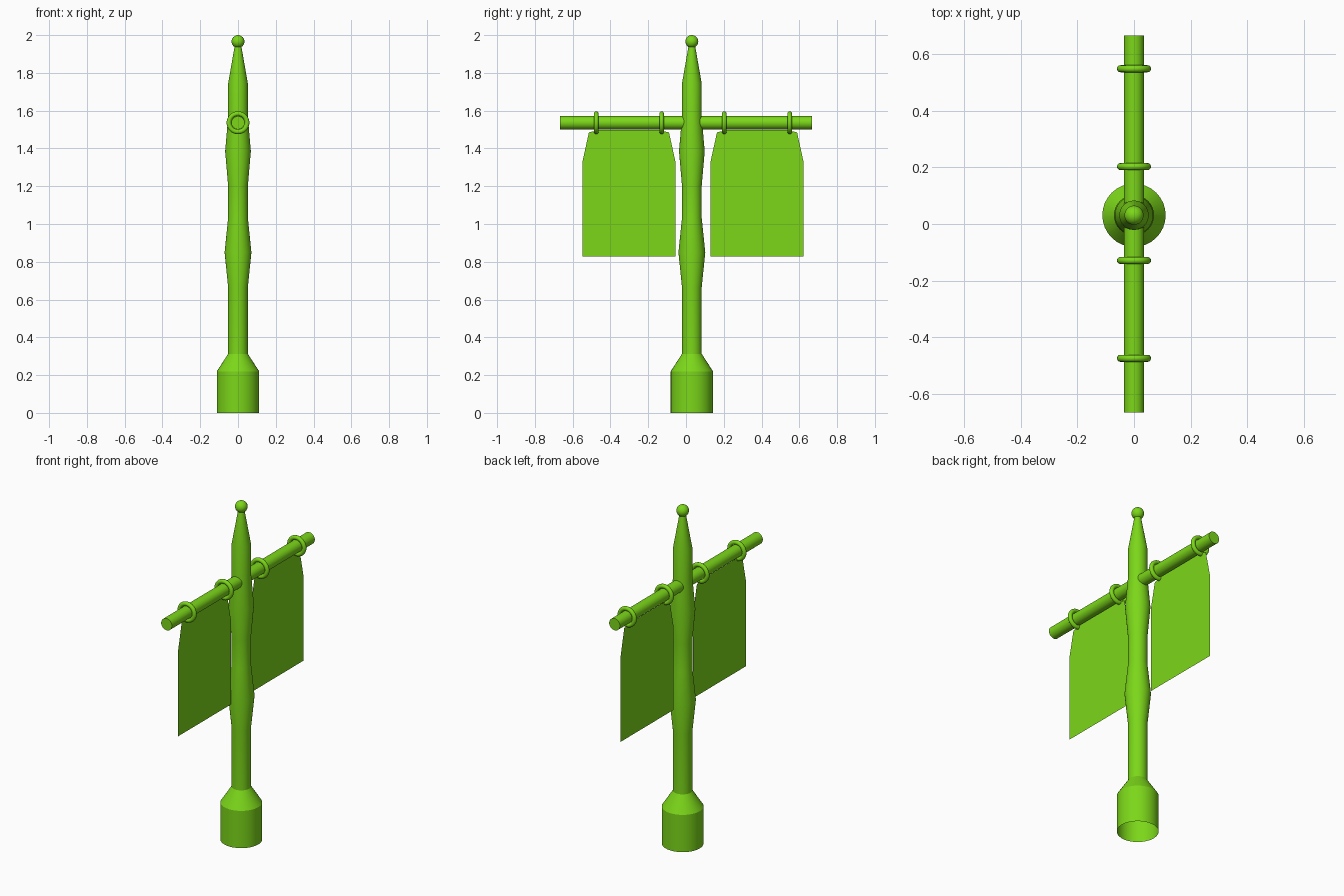
import bpy, bmesh, math

if "Cube" in bpy.data.objects:
    bpy.data.objects.remove(bpy.data.objects["Cube"])

POLE_Y = 0.031      # pole sits slightly behind the crossbar centre
BAR_Z = 1.536

green = bpy.data.materials.new("green")
green.diffuse_color = (0.2, 0.68, 0.01, 1)
green.use_nodes = True
green.node_tree.nodes["Principled BSDF"].inputs["Base Color"].default_value = green.diffuse_color


def finish(ob, name, angle=None):
    ob.name = name
    ob.data.materials.append(green)
    if angle is not None:
        bpy.ops.object.select_all(action='DESELECT')
        ob.select_set(True)
        bpy.context.view_layer.objects.active = ob
        bpy.ops.object.shade_smooth_by_angle(angle=math.radians(angle))
    return ob


def from_bmesh(bm, name, angle=None):
    mesh = bpy.data.meshes.new(name)
    bm.to_mesh(mesh)
    bm.free()
    ob = bpy.data.objects.new(name, mesh)
    bpy.context.collection.objects.link(ob)
    return finish(ob, name, angle)


def lathe(name, profile, y, sides=32):
    bm = bmesh.new()
    rings = []
    for r, z in profile:
        rings.append([bm.verts.new((r * math.cos(2 * math.pi * i / sides),
                                    y + r * math.sin(2 * math.pi * i / sides), z))
                      for i in range(sides)])
    for a, b in zip(rings, rings[1:]):
        for i in range(sides):
            j = (i + 1) % sides
            bm.faces.new((a[i], a[j], b[j], b[i]))
    bm.faces.new(rings[-1])
    return from_bmesh(bm, name, 20)


# Pole with flared foot, two swellings and a tapered tip (open underneath)
lathe("pole", [(0.112, 0), (0.112, 0.22), (0.052, 0.313), (0.052, 0.663),
               (0.071, 0.85), (0.052, 1.034), (0.052, 1.2), (0.068, 1.385),
               (0.052, 1.57), (0.052, 1.745), (0.018, 1.94)], POLE_Y)

# Ball finial
bpy.ops.mesh.primitive_uv_sphere_add(segments=32, ring_count=16, radius=0.034,
                                     location=(0, POLE_Y, 1.966))
finish(bpy.context.object, "finial", 60)

# Crossbar
bpy.ops.mesh.primitive_cylinder_add(vertices=32, radius=0.035, depth=1.334,
                                    location=(0, 0, BAR_Z),
                                    rotation=(math.pi / 2, 0, 0))
finish(bpy.context.object, "crossbar", 30)

# Half outline of a flag: (half width, height), top centre to bottom notch
half = [(0.16, 1.497), (0.212, 1.485), (0.246, 1.33), (0.222, 1.162),
        (0.246, 0.997), (0.246, 0.827), (0.124, 0.827)]

for side, centre in (("left", -0.302), ("right", 0.376)):
    # Swallow-tailed cloth, a single thin sheet
    bm = bmesh.new()
    outline = ([(-w, z) for w, z in half] + [(0, 0.934)]
               + [(w, z) for w, z in reversed(half)])
    face = bm.faces.new([bm.verts.new((-0.008, centre + w, z)) for w, z in outline])
    bmesh.ops.triangulate(bm, faces=[face])
    from_bmesh(bm, side + "_flag")

    # Hanging rings
    for k, off in enumerate((-0.173, 0.173)):
        bpy.ops.mesh.primitive_torus_add(major_segments=32, minor_segments=12,
                                         major_radius=0.048, minor_radius=0.0125,
                                         location=(0, centre + off, BAR_Z),
                                         rotation=(math.pi / 2, 0, 0))
        finish(bpy.context.object, f"{side}_ring_{k + 1}", 60)
